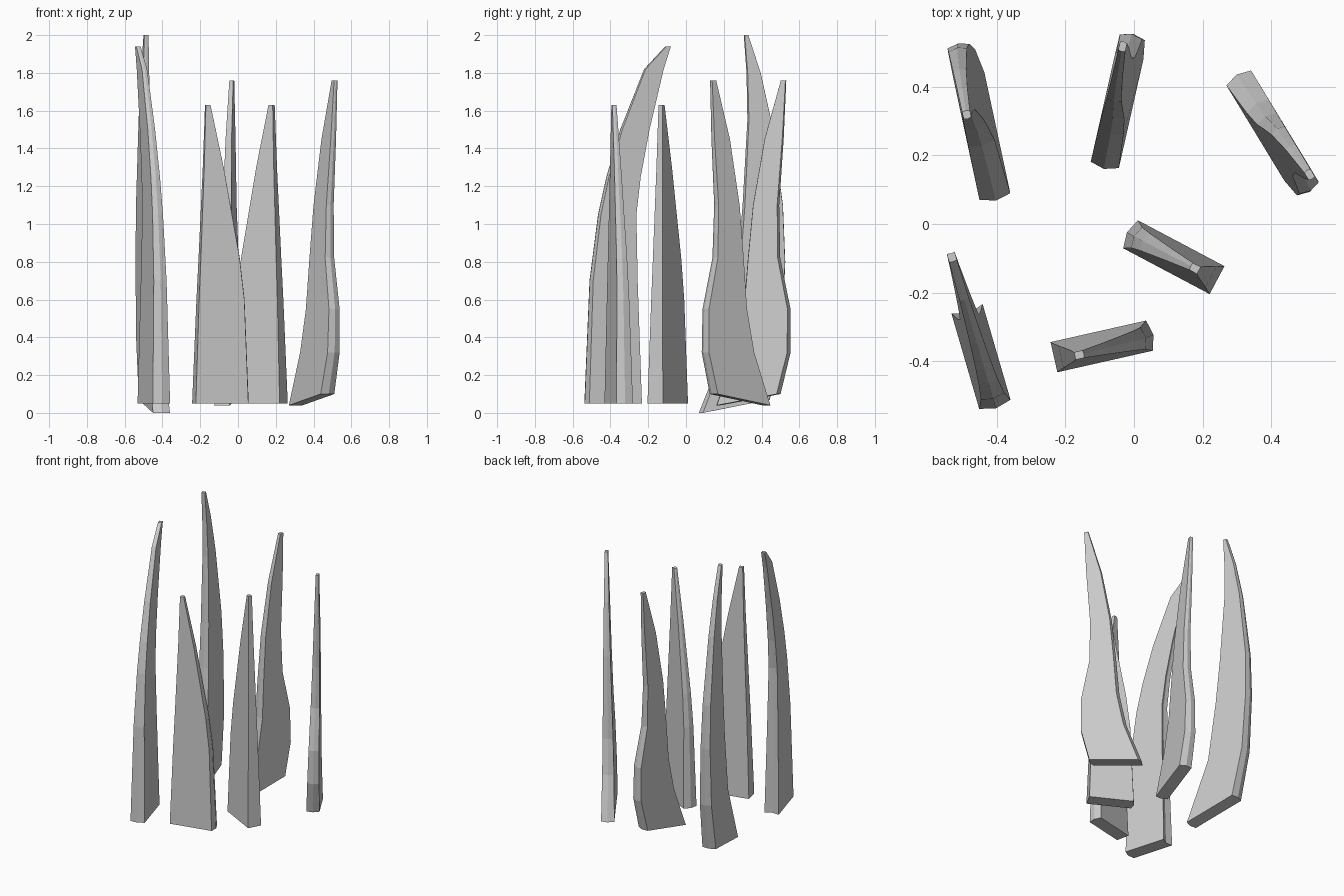
import bpy
import bmesh
from mathutils import Vector

cube = bpy.data.objects.get("Cube")
if cube:
    bpy.data.objects.remove(cube, do_unlink=True)

# Single pale grey material
grey = bpy.data.materials.new("pale_grey")
grey.use_nodes = True
colour = (0.6, 0.6, 0.6, 1)
grey.diffuse_color = colour
grey.node_tree.nodes["Principled BSDF"].inputs["Base Color"].default_value = colour

# Blade outlines: (height, inner edge, outer edge)
BULGED = [(.07, 0, .325), (.32, .1, .38), (.55, .145, .38), (.82, .165, .325),
          (1.1, .19, .32), (1.45, .25, .345), (1.76, .335, .36)]
HOOKED = [(.035, 0, .36), (.4, .16, .43), (.8, .21, .45), (1.1, .235, .44),
          (1.55, .26, .38), (1.8, .255, .325), (2, .24, .26)]
SWEPT = [(.05, 0, .29), (.7, .025, .27), (1.05, .07, .265), (1.25, .115, .29),
         (1.5, .19, .34), (1.82, .32, .42), (1.94, .435, .46)]
STRAIGHT = [(.05, 0, .285), (.6, .02, .265), (.82, .045, .255),
            (1.3, .13, .235), (1.63, .2, .225)]


def blade(name, outline, foot, heading, thick, tilt=0, lean=0, inner_ridge=.012, outer_ridge=.012):
    """Loft six-sided rings up the outline; foot is the inner end of the base."""
    along = Vector((heading[0], heading[1], 0)).normalized()
    across = Vector((along.y, -along.x, 0))
    origin = Vector((foot[0], foot[1], 0))
    bm = bmesh.new()
    rings = []
    low, top = outline[0][0], outline[-1][0]
    for i, (z, a, b) in enumerate(outline):
        f = (z - low) / (top - low)
        half = thick / 2 * (1 - .75 * f)
        slope = tilt if i == 0 else 0
        taper = 1 - .8 * f
        section = [(a, -half, -slope), (b, -half, slope),
                   (b + outer_ridge * taper, 0, slope), (b, half, slope),
                   (a, half, -slope), (a - inner_ridge * taper, 0, -slope)]
        rings.append([bm.verts.new(origin + along * u + across * (v + lean * f)
                                   + Vector((0, 0, z + dz))) for u, v, dz in section])
    for lower, upper in zip(rings, rings[1:]):
        for k in range(len(lower)):
            n = (k + 1) % len(lower)
            bm.faces.new((lower[k], lower[n], upper[n], upper[k]))
    bm.faces.new(rings[0][::-1])
    bm.faces.new(rings[-1])
    bmesh.ops.recalc_face_normals(bm, faces=bm.faces)
    mesh = bpy.data.meshes.new(name)
    bm.to_mesh(mesh)
    bm.free()
    mesh.materials.append(grey)
    obj = bpy.data.objects.new(name, mesh)
    bpy.context.collection.objects.link(obj)


# Back row, with bulging outer edges and slanted feet
blade("back_right_blade", HOOKED, (-.405, .08), (-.21, .977), .092, .035, -.03)
blade("back_middle_blade", BULGED, (-.085, .172), (.22, .975), .084, .03, -.025)
blade("back_left_blade", BULGED, (.305, .425), (.52, -.855), .084, .03, -.03)

# Front row, with level feet
blade("front_right_blade", SWEPT, (-.405, -.525), (-.28, .96), .095, outer_ridge=-.015)
blade("front_middle_blade", STRAIGHT, (.045, -.325), (-.975, -.22), .09, lean=-.01, outer_ridge=0)
blade("front_left_blade", STRAIGHT, (-.01, -.03), (.884, -.468), .092, outer_ridge=0)
